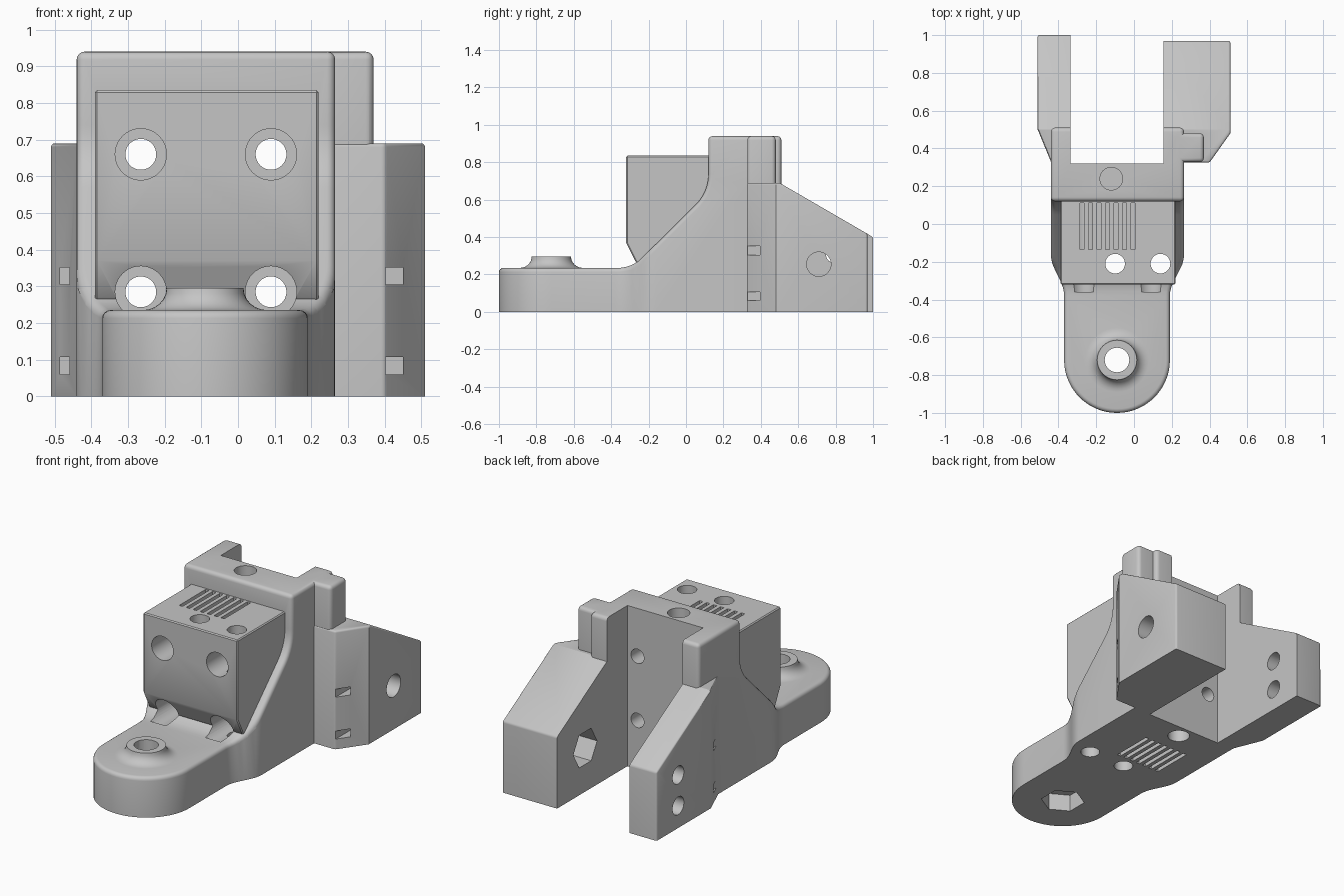
import bpy, bmesh, math
from mathutils import Vector, Matrix

if "Cube" in bpy.data.objects:
    bpy.data.objects.remove(bpy.data.objects["Cube"], do_unlink=True)

GREY = (0.56, 0.56, 0.56, 1)
grey = bpy.data.materials.new("plain grey")
grey.use_nodes = True
grey.diffuse_color = GREY
grey.node_tree.nodes["Principled BSDF"].inputs["Base Color"].default_value = GREY


def finish(bm, name):
    bmesh.ops.recalc_face_normals(bm, faces=bm.faces)
    me = bpy.data.meshes.new(name)
    bm.to_mesh(me)
    bm.free()
    me.materials.append(grey)
    ob = bpy.data.objects.new(name, me)
    bpy.context.collection.objects.link(ob)
    return ob


def prism(name, pts, lo, hi, axis):
    """Closed solid from an outline: axis z takes (x, y) points, axis x takes (y, z)."""
    bm = bmesh.new()
    place = (lambda a, b, d: (d, a, b)) if axis == "x" else (lambda a, b, d: (a, b, d))
    near = [bm.verts.new(place(*p, lo)) for p in pts]
    far = [bm.verts.new(place(*p, hi)) for p in pts]
    bm.faces.new(near[::-1])
    bm.faces.new(far)
    for i in range(len(pts)):
        bm.faces.new((near[i - 1], near[i], far[i], far[i - 1]))
    return finish(bm, name)


def box(name, x0, x1, y0, y1, z0, z1):
    return prism(name, [(x0, y0), (x1, y0), (x1, y1), (x0, y1)], z0, z1, "z")


def rod(name, axis, a, b, lo, hi, r, sides=40):
    """Cylinder along an axis; a and b are its other two coordinates in order."""
    bm = bmesh.new()
    rot = {"x": Matrix.Rotation(math.pi / 2, 4, "Y"), "y": Matrix.Rotation(math.pi / 2, 4, "X"), "z": Matrix()}[axis]
    mid = (lo + hi) / 2
    pos = {"x": (mid, a, b), "y": (a, mid, b), "z": (a, b, mid)}[axis]
    bmesh.ops.create_cone(bm, cap_ends=True, segments=sides, radius1=r, radius2=r, depth=hi - lo,
                          matrix=Matrix.Translation(pos) @ rot)
    return finish(bm, name)


def modified(ob, kind, **props):
    """Mesh of the object with one modifier, leaving the object as it was."""
    mod = ob.modifiers.new(kind, kind)
    for key, value in props.items():
        setattr(mod, key, value)
    graph = bpy.context.evaluated_depsgraph_get()
    me = bpy.data.meshes.new_from_object(ob.evaluated_get(graph))
    ob.modifiers.remove(mod)
    return me


def measure(me):
    """Volume, and whether the surface is closed."""
    bm = bmesh.new()
    bm.from_mesh(me)
    result = bm.calc_volume(), len(bm.faces) > 0 and all(e.is_manifold for e in bm.edges)
    bm.free()
    return result


def combine(ob, other, operation):
    """Boolean that only accepts a closed result of sensible volume."""
    a, b = measure(ob.data)[0], measure(other.data)[0]
    low, high = {"UNION": (max(a, b), a + b), "DIFFERENCE": (a - b, a), "INTERSECT": (min(a, b) * 0.05, min(a, b))}[operation]
    for solver in ("EXACT", "MANIFOLD"):
        me = modified(ob, "BOOLEAN", operation=operation, object=other, solver=solver)
        volume, closed = measure(me)
        if closed and low - 0.001 <= volume <= high + 0.001:
            ob.data = me
            break
    else:
        if operation == "UNION":
            return
    bpy.data.objects.remove(other, do_unlink=True)


def rounded(ob, width, segments=4):
    bm = bmesh.new()
    bm.from_mesh(ob.data)
    bmesh.ops.remove_doubles(bm, verts=bm.verts, dist=0.003)
    bm.to_mesh(ob.data)
    bm.free()
    before = measure(ob.data)[0]
    me = modified(ob, "BEVEL", width=width, segments=segments, limit_method="ANGLE",
                  angle_limit=math.radians(40), use_clamp_overlap=False)
    volume, closed = measure(me)
    if closed and 0.9 * before < volume < 1.02 * before:
        ob.data = me


def fillet(prev, corner, nxt, r, n=8):
    """Smooth curve replacing a corner, starting r before it and ending r after."""
    p, c, q = Vector(prev), Vector(corner), Vector(nxt)
    s, e = c + (p - c).normalized() * r, c + (q - c).normalized() * r
    return [tuple(s * (1 - t) ** 2 + c * 2 * t * (1 - t) + e * t * t) for t in [i / n for i in range(n + 1)]]


def s_curve(x0, x1, y0, y1, n=10):
    return [(x0 + (x1 - x0) * (1 - math.cos(math.pi * i / n)) / 2, y0 + (y1 - y0) * i / n) for i in range(n + 1)]


# Main body: plan outline crossed with side outline
HX, HY, R = -0.09, -0.72, 0.28
plan = [(HX + R * math.cos(a), HY + R * math.sin(a)) for a in [-math.pi * i / 32 for i in range(33)]]
plan += s_curve(HX - R, -0.44, -0.38, -0.16) + [(-0.44, 0.51), (0.265, 0.51)]
plan += s_curve(HX + R, 0.265, -0.38, -0.16)[::-1]
side = [(-1.1, -0.05), (-1.1, 0.235)]
side += fillet((-1.1, 0.235), (-0.29, 0.235), (0.12, 0.64), 0.08)
side += fillet((-0.29, 0.235), (0.12, 0.64), (0.12, 0.94), 0.1)
side += [(0.12, 0.94), (0.6, 0.94), (0.6, -0.05)]
body = prism("bracket_body", plan, -0.1, 1, "z")
combine(body, prism("side_shape", side, -0.7, 0.7, "x"), "INTERSECT")
rounded(body, 0.022)

# Front block with sloped underside
block = prism("front_block", [(-0.32, 0.835), (-0.32, 0.37), (-0.27, 0.27), (-0.2, 0.2),
                              (0.2, 0.2), (0.2, 0.835)], -0.39, 0.22, "x")
rounded(block, 0.006, 1)
combine(body, block, "UNION")

# Rear post and the two sloped arms
arm_side = [(0.25, -0.05), (0.25, 0.69), (0.5, 0.69), (1.0, 0.4), (1.1, 0.4), (1.1, -0.05)]
arms = {
    "right_arm": [(-0.32, 0.28), (-0.42, 0.28), (-0.44, 0.33), (-0.51, 0.5), (-0.51, 1), (-0.32, 1)],
    "left_arm": [(0.14, 0.325), (0.4, 0.325), (0.51, 0.48), (0.51, 0.97), (0.14, 0.97)],
}
for name, outline in arms.items():
    arm = prism(name, outline, -0.1, 1, "z")
    combine(arm, prism("arm_shape", arm_side, -0.7, 0.7, "x"), "INTERSECT")
    rounded(arm, 0.01, 3)
    combine(body, arm, "UNION")
post = box("post", 0.2, 0.37, 0.328, 0.48, 0.5, 0.94)
rounded(post, 0.022)
combine(body, post, "UNION")

# Flared boss on the tongue
bm = bmesh.new()
curve = [(0.17 - 0.065 * math.sin(t), 0.235 + 0.06 * (1 - math.cos(t))) for t in [math.pi / 2 * i / 6 for i in range(7)]]
ring = [(0, 0.2), (0.17, 0.2)] + curve + [(0, 0.295)]
verts = [bm.verts.new((HX + r, HY, z)) for r, z in ring]
edges = [bm.edges.new(pair) for pair in zip(verts, verts[1:])]
bmesh.ops.spin(bm, geom=verts + edges, cent=(HX, HY, 0), axis=(0, 0, 1), angle=2 * math.pi, steps=40)
bmesh.ops.remove_doubles(bm, verts=bm.verts, dist=0.0005)
combine(body, finish(bm, "boss"), "UNION")

# Flat underside, and rear channel between the arms
cuts = [box("floor", -1, 1, -1.5, 1.5, -0.3, 0), box("channel", -0.335, 0.155, 0.32, 1.2, -0.1, 1.1)]

# Tongue bolt hole with hexagonal nut pocket
cuts += [rod("bolt_hole", "z", HX, HY, -0.1, 0.5, 0.065), rod("nut_pocket", "z", HX, HY, -0.1, 0.1, 0.12, 6)]

# Four counterbored holes through the block
for x in (-0.265, 0.09):
    for z in (0.285, 0.66):
        cuts += [rod("screw_hole", "y", x, z, -0.4, 0.4, 0.042), rod("counterbore", "y", x, z, -0.36, 0.12, 0.07)]

# Vertical holes
for x in (-0.1, 0.14):
    cuts.append(rod("vertical_hole", "z", x, -0.21, -0.1, 1, 0.052))
cuts += [rod("top_hole", "z", -0.12, 0.24, 0.7, 1, 0.06), rod("bottom_hole", "z", -0.12, 0.24, -0.1, 0.2, 0.06)]

# Vent slots above and below
for i in range(7):
    x = -0.275 + 0.045 * i
    cuts += [box("top_slot", x - 0.011, x + 0.011, -0.135, 0.11, 0.7, 0.9),
             box("bottom_slot", x - 0.011, x + 0.011, -0.135, 0.11, -0.1, 0.1)]

# Arm cross holes, nut pocket and strap slots
cuts += [rod("arm_hole", "x", 0.71, 0.255, 0.1, 0.6, 0.065), rod("arm_nut", "x", 0.71, 0.255, 0.1, 0.3, 0.11, 6)]
for z in (0.13, 0.31):
    cuts.append(rod("pin_hole", "x", 0.8, z, -0.6, -0.3, 0.052))
for z in (0.06, 0.305):
    cuts += [box("left_strap_slot", 0.402, 0.45, 0.3, 0.47, z, z + 0.047),
             box("right_strap_slot", -0.485, -0.46, 0.3, 0.52, z, z + 0.047)]

for cutter in cuts:
    combine(body, cutter, "DIFFERENCE")

bpy.ops.object.select_all(action="DESELECT")
body.select_set(True)
bpy.context.view_layer.objects.active = body
bpy.ops.object.shade_smooth_by_angle(angle=math.radians(30))
